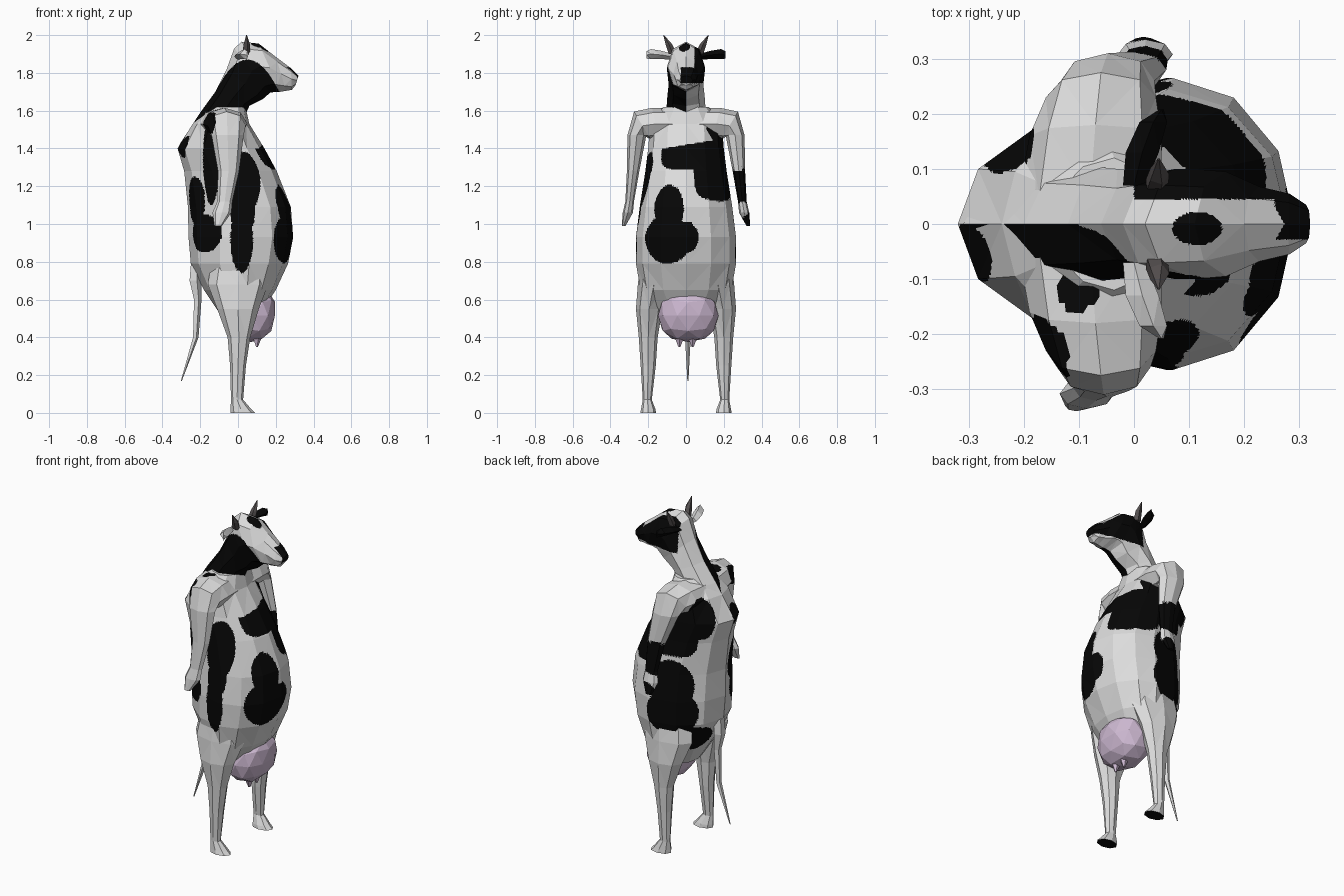
import bpy, bmesh, math
from mathutils import Vector as V


def material(name, rgb):
    m = bpy.data.materials.new(name)
    m.diffuse_color = (*rgb, 1)
    return m


WHITE = material("white hide", (0.72, 0.72, 0.72))
BLACK = material("black hide", (0.002, 0.002, 0.002))
PINK = material("udder pink", (0.62, 0.49, 0.65))
GREY = material("horn grey", (0.09, 0.08, 0.08))


def ring(c, u, v, n):
    """Elliptical cross-section spanned by half axes u and v."""
    c, u, v = V(c), V(u), V(v)
    return [c + u * math.cos(a) + v * math.sin(a)
            for a in (2 * math.pi * i / n for i in range(n))]


def finish(bm, name, mats, rule=None, cuts=0):
    """Keep flat facets, split them finely, and colour by a position rule."""
    bmesh.ops.recalc_face_normals(bm, faces=bm.faces)
    bmesh.ops.triangulate(bm, faces=bm.faces)
    if cuts:
        bmesh.ops.subdivide_edges(bm, edges=bm.edges, cuts=cuts, use_grid_fill=True)
    bm.normal_update()
    if rule:
        for f in bm.faces:
            f.material_index = int(bool(rule(f.calc_center_median(), f.normal)))
    me = bpy.data.meshes.new(name)
    bm.to_mesh(me)
    bm.free()
    for m in mats:
        me.materials.append(m)
    ob = bpy.data.objects.new(name, me)
    bpy.context.collection.objects.link(ob)
    return ob


def loft(name, rings, mats=(WHITE, BLACK), rule=None, cuts=0):
    bm = bmesh.new()
    vs = [[bm.verts.new(p) for p in r] for r in rings]
    n = len(vs[0])
    for a, b in zip(vs, vs[1:]):
        for i in range(n):
            bm.faces.new((a[i], a[(i + 1) % n], b[(i + 1) % n], b[i]))
    bm.faces.new(vs[0])
    bm.faces.new(vs[-1])
    return finish(bm, name, mats, rule, cuts)


def spots(*blobs, power=2):
    """Black wherever a point is inside one of the ellipsoids (centre, radii)."""
    def rule(p, n):
        return any(sum(abs((p[i] - b[i]) / b[i + 3]) ** power for i in range(3)) < 1
                   for b in blobs)
    return rule


# Torso: z, back x, front x, half width
rings = []
for z, xb, xf, hw in [(1.62, -0.15, 0.04, 0.12), (1.53, -0.24, 0.06, 0.19),
                      (1.40, -0.32, 0.14, 0.20), (1.28, -0.285, 0.205, 0.215),
                      (1.09, -0.265, 0.28, 0.245), (0.93, -0.262, 0.292, 0.265),
                      (0.79, -0.25, 0.265, 0.265), (0.65, -0.18, 0.20, 0.24),
                      (0.50, -0.08, 0.10, 0.13)]:
    xm = xb + (xf - xb) * 0.6
    r = []
    for i in range(12):
        a = 2 * math.pi * i / 12
        c, s = math.cos(a), math.sin(a)
        r.append(V((xm + c * ((xf - xm) if c > 0 else (xm - xb)), hw * s, z)))
    rings.append(r)

round_spots = spots(
    # belly
    (0.25, -0.09, 1.08, 0.15, 0.08, 0.13), (0.25, -0.10, 0.92, 0.13, 0.13, 0.13),
    (0.27, 0.0, 0.93, 0.08, 0.065, 0.085),
    # left flank and rump
    (-0.06, 0.24, 1.02, 0.13, 0.15, 0.15), (-0.07, 0.24, 0.86, 0.15, 0.15, 0.14),
    (-0.16, 0.13, 0.69, 0.09, 0.11, 0.085),
    # behind the left shoulder
    (-0.20, 0.14, 1.42, 0.08, 0.07, 0.12),
    # right flank
    (0.03, -0.22, 1.22, 0.09, 0.12, 0.17), (0.02, -0.24, 0.92, 0.06, 0.14, 0.18),
    (0.025, -0.24, 1.06, 0.065, 0.12, 0.12),
    # right of the back
    (-0.18, -0.17, 0.95, 0.11, 0.12, 0.10), (-0.23, -0.12, 1.12, 0.06, 0.10, 0.13),
    (-0.14, -0.17, 1.35, 0.045, 0.10, 0.25), (-0.28, -0.05, 1.41, 0.07, 0.055, 0.06))
# chest, wrapping to the left flank
chest_spots = spots(
    (0.13, 0.04, 1.36, 0.14, 0.17, 0.075), (0.14, 0.15, 1.29, 0.14, 0.11, 0.17),
    (-0.04, 0.20, 1.36, 0.15, 0.12, 0.17), power=4)
loft("torso", rings, cuts=15,
     rule=lambda p, n: round_spots(p, n) or
     (chest_spots(p, n) and (p.x < 0.05 or p.z < 1.42 + 0.17 * p.y)))


# Neck and head: upper profile point, lower profile point, half width
def head_rule(p, n):
    x, y, z = p
    if ((x - 0.115) / 0.045) ** 2 + ((y + 0.008) / 0.03) ** 2 < 1 and z > 1.85:
        return True                                    # forehead spot
    if x > 0.255 and y > -0.028 and 1.745 < z < 1.83:
        return True                                    # nose
    if y < 0:
        return z < 1.87 - 6 * (x - 0.05) ** 2 or x < -0.1
    return y > (0.045 if z > 1.8 else 0.025) and x > 0.0 and 1.745 < z < 1.95


loft("neck_and_head", [
    ring(((tx + bx) / 2, 0, (tz + bz) / 2), ((tx - bx) / 2, 0, (tz - bz) / 2), (0, hw, 0), 8)
    for tx, tz, bx, bz, hw in [
        (-0.31, 1.42, -0.02, 1.46, 0.10), (-0.20, 1.59, 0.04, 1.58, 0.105),
        (-0.12, 1.70, 0.06, 1.625, 0.10), (-0.06, 1.82, 0.13, 1.66, 0.092),
        (-0.02, 1.93, 0.17, 1.695, 0.10), (0.02, 1.965, 0.20, 1.70, 0.10),
        (0.11, 1.955, 0.225, 1.70, 0.095), (0.20, 1.885, 0.255, 1.705, 0.068),
        (0.28, 1.825, 0.285, 1.71, 0.055), (0.32, 1.785, 0.305, 1.735, 0.035)]],
    rule=head_rule, cuts=15)

for side, s in (("left", 1), ("right", -1)):
    # Arms: sloping shoulder, then z, x, y, x radius, y radius; the left one swings forward
    swing = 0.12 if s > 0 else 0
    arm_spots = (spots((-0.01, 0.29, 1.20, 0.12, 0.10, 0.10), (0.03, 0.33, 1.0, 0.05, 0.04, 0.06),
                       (-0.20, 0.14, 1.45, 0.07, 0.07, 0.10))
                 if s > 0 else
                 spots((-0.15, -0.22, 1.53, 0.05, 0.07, 0.07), (-0.10, -0.12, 1.6, 0.04, 0.04, 0.04)))
    shoulder = [ring((-0.08, s * 0.05, 1.53), (0.13, 0, 0), (0, 0, 0.085), 8),
                ring((-0.07, s * 0.16, 1.53), (0.12, 0, 0), (0, s * 0.02, 0.085), 8),
                ring((-0.06, s * 0.23, 1.52), (0.10, 0, 0), (0, s * 0.045, 0.075), 8)]
    loft(side + "_arm", shoulder + [
        ring((x + swing * max(0, (1.5 - z) / 0.5), s * y, z), (rx, 0, 0), (0, s * ry, 0), 8)
        for z, x, y, rx, ry in [
            (1.47, -0.055, 0.26, 0.085, 0.050), (1.28, -0.05, 0.28, 0.056, 0.033),
            (1.12, -0.07, 0.298, 0.04, 0.023), (1.06, -0.085, 0.308, 0.05, 0.027),
            (0.99, -0.105, 0.33, 0.02, 0.010)]], rule=arm_spots, cuts=7)

    # Legs with feet, dark on the soles
    loft(side + "_leg", [
        ring((x, s * y, z), (rx, 0, 0), (0, ry, 0), 8)
        for z, x, y, rx, ry in [
            (0.80, 0.01, 0.15, 0.15, 0.09), (0.68, 0.0, 0.17, 0.16, 0.085),
            (0.55, 0.0, 0.195, 0.11, 0.070), (0.40, 0.005, 0.20, 0.060, 0.050),
            (0.25, 0.0, 0.20, 0.042, 0.040), (0.07, -0.005, 0.205, 0.032, 0.024),
            (0.02, 0.015, 0.20, 0.055, 0.038), (0.0, 0.025, 0.20, 0.065, 0.042)]],
        rule=lambda p, n: n.z < -0.8)

    # Ears: leaf shaped, black on the left
    loft(side + "_ear", [
        ring((x, s * y, z), (rx, 0, 0), (0, 0, rz), 4)
        for x, y, z, rx, rz in [(0.0, 0.07, 1.885, 0.02, 0.015), (0.015, 0.13, 1.895, 0.03, 0.022),
                                (0.035, 0.185, 1.90, 0.025, 0.026), (0.05, 0.208, 1.895, 0.004, 0.02)]],
        mats=[BLACK if s > 0 else WHITE])

    # Horns
    loft(side + "_horn", [
        ring((x, s * y, z), (r, 0, 0), (0, r, 0), 5)
        for x, y, z, r in [(0.04, 0.07, 1.90, 0.022), (0.045, 0.09, 1.95, 0.019),
                           (0.045, 0.118, 2.0, 0.002)]], mats=[GREY])

    # Teats
    loft(side + "_teat", [
        ring((0.10, s * 0.035, z), (r, 0, 0), (0, r, 0), 5)
        for z, r in [(0.41, 0.03), (0.35, 0.006)]], mats=[PINK])

# Udder: faceted ball, slightly boxy
bm = bmesh.new()
bmesh.ops.create_icosphere(bm, subdivisions=2, radius=1)
for v in bm.verts:
    x, y, z = (math.copysign(abs(c) ** 0.85, c) for c in v.co)
    v.co = V((0.085 + 0.115 * x + 0.015 * z, 0.012 + 0.16 * y, 0.515 + 0.14 * z))
finish(bm, "udder", [PINK])

# Tail
loft("tail", [
    ring((x, 0.01, z), (r, 0, 0), (0, r, 0), 5)
    for z, x, r in [(0.79, -0.225, 0.03), (0.70, -0.228, 0.035), (0.60, -0.215, 0.022),
                    (0.40, -0.225, 0.016), (0.17, -0.30, 0.003)]])
